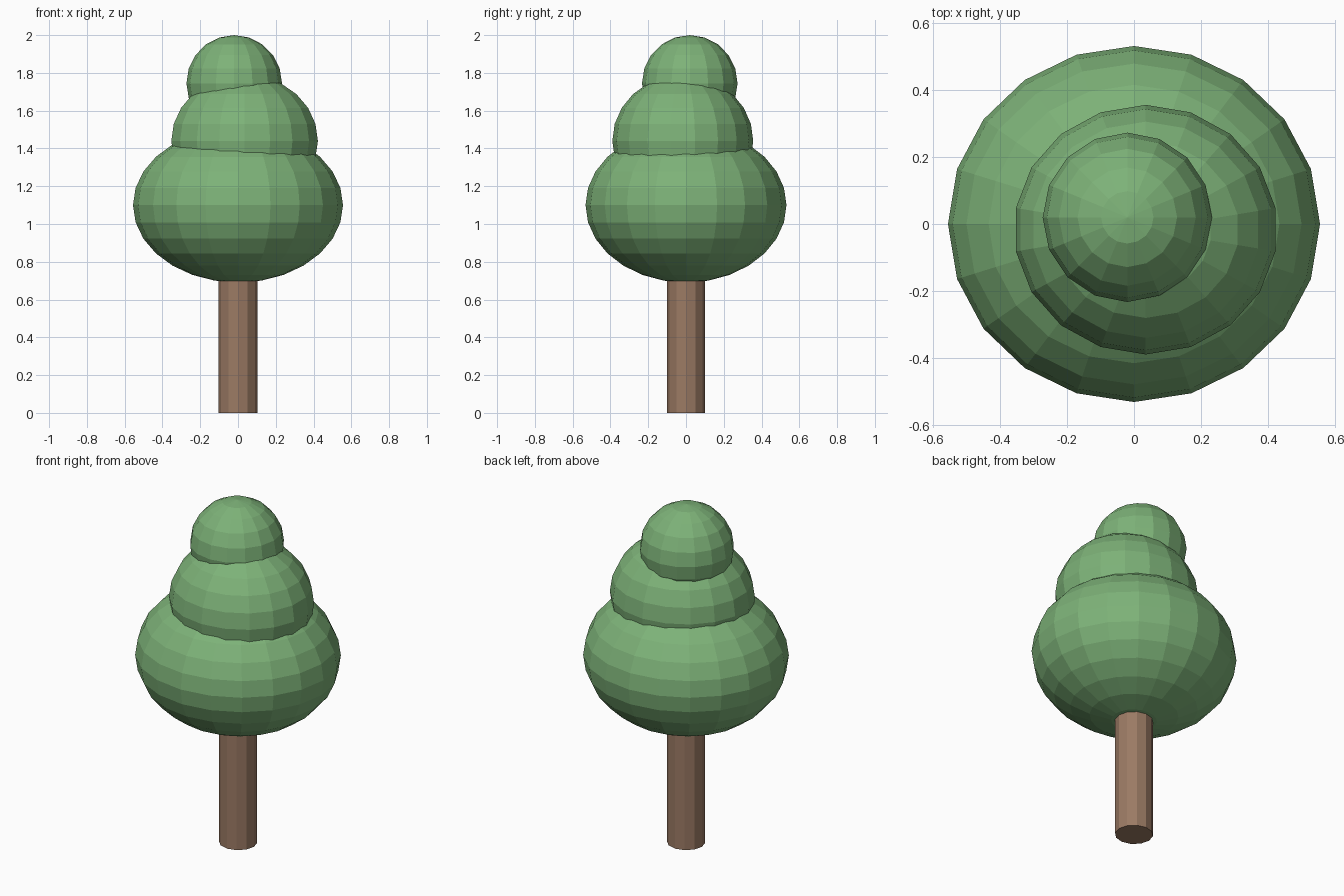
import bpy
import bmesh
import math
from mathutils import Matrix

if "Cube" in bpy.data.objects:
    bpy.data.objects.remove(bpy.data.objects["Cube"])


def material(name, rgb):
    mat = bpy.data.materials.new(name)
    mat.diffuse_color = (*rgb, 1.0)
    mat.use_nodes = True
    mat.node_tree.nodes["Principled BSDF"].inputs["Base Color"].default_value = mat.diffuse_color
    return mat


def add_object(name, bm, mat):
    bmesh.ops.recalc_face_normals(bm, faces=bm.faces)
    mesh = bpy.data.meshes.new(name)
    bm.to_mesh(mesh)
    bm.free()
    mesh.materials.append(mat)
    obj = bpy.data.objects.new(name, mesh)
    bpy.context.collection.objects.link(obj)
    return obj


def foliage(name, center, radii, segments, rings, mat):
    """Flat-shaded ellipsoid with a column of vertices facing +y."""
    bm = bmesh.new()
    loops = []
    for r in range(1, rings):
        polar = math.pi * r / rings
        loop = []
        for s in range(segments):
            a = math.pi / 2 + 2 * math.pi * s / segments
            loop.append(bm.verts.new((math.sin(polar) * math.cos(a),
                                      math.sin(polar) * math.sin(a),
                                      math.cos(polar))))
        loops.append(loop)
    top, bottom = bm.verts.new((0, 0, 1)), bm.verts.new((0, 0, -1))
    for s in range(segments):
        n = (s + 1) % segments
        bm.faces.new((top, loops[0][s], loops[0][n]))
        bm.faces.new((bottom, loops[-1][n], loops[-1][s]))
        for a, b in zip(loops, loops[1:]):
            bm.faces.new((a[s], b[s], b[n], a[n]))
    bm.transform(Matrix.Translation(center) @ Matrix.Diagonal((*radii, 1)))
    return add_object(name, bm, mat)


green = material("leaf green", (0.205, 0.445, 0.188))
brown = material("bark brown", (0.328, 0.195, 0.127))

# Trunk: twelve-sided post, its top buried in the lower foliage
bm = bmesh.new()
bmesh.ops.create_cone(bm, cap_ends=True, segments=12, radius1=1, radius2=1, depth=1)
bm.transform(Matrix.Translation((0, 0, 0.4)) @ Matrix.Diagonal((0.103, 0.1, 0.8, 1)))
add_object("trunk", bm, brown)

# Three stacked, slightly offset foliage balls
foliage("lower_foliage", (0, 0, 1.10), (0.556, 0.532, 0.41), 20, 14, green)
foliage("middle_foliage", (0.035, -0.017, 1.44), (0.394, 0.373, 0.35), 18, 12, green)
foliage("upper_foliage", (-0.02, 0.02, 1.745), (0.253, 0.253, 0.255), 16, 10, green)
